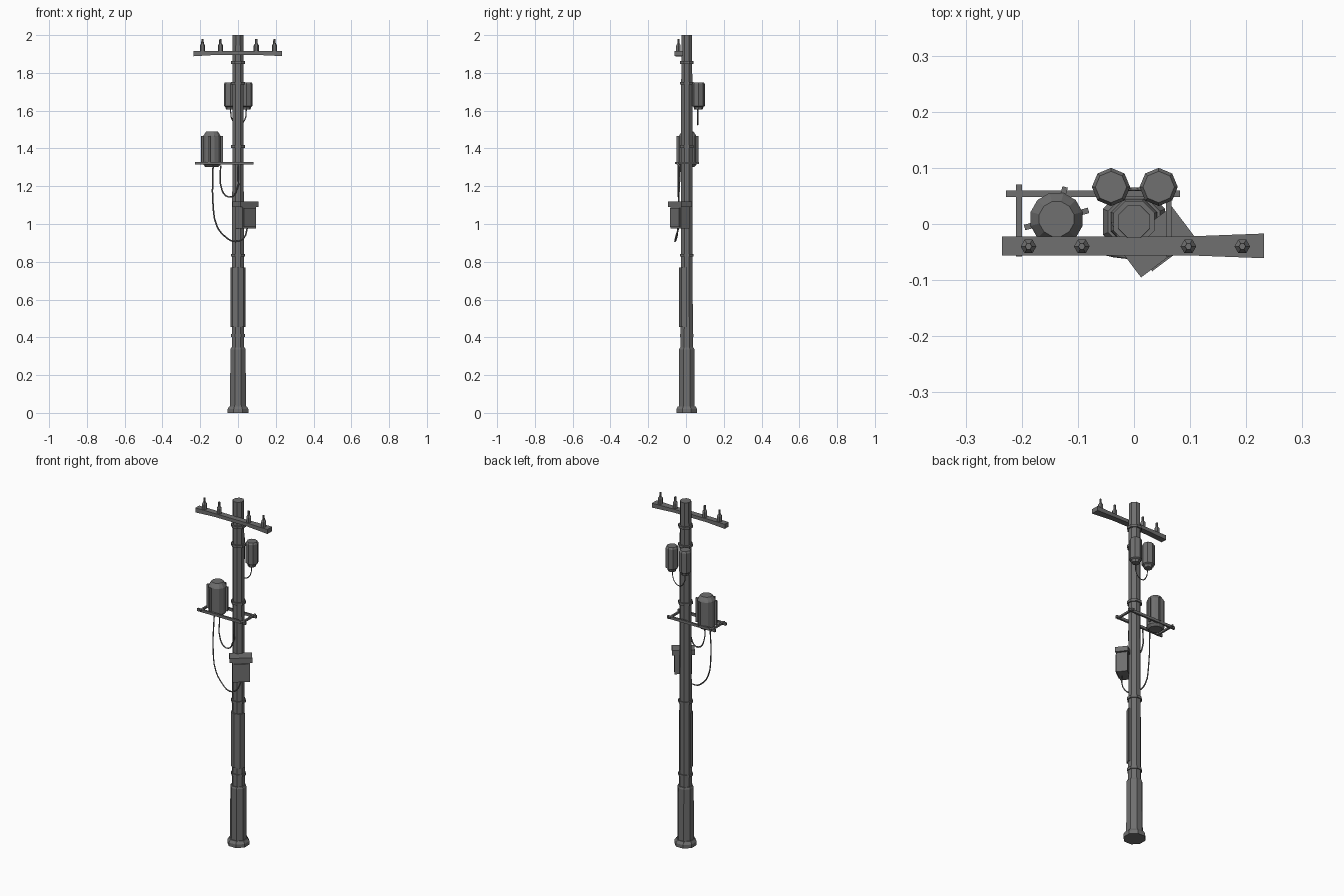
import bpy, bmesh, math
from mathutils import Matrix, Vector

if "Cube" in bpy.data.objects:
    bpy.data.objects.remove(bpy.data.objects["Cube"])

grey = bpy.data.materials.new("weathered grey")
grey.use_nodes = True
grey.diffuse_color = (0.16, 0.16, 0.16, 1)
grey.node_tree.nodes["Principled BSDF"].inputs["Base Color"].default_value = (0.16, 0.16, 0.16, 1)

POLE_Y = 0.004


def finish(name, bm):
    bmesh.ops.recalc_face_normals(bm, faces=bm.faces)
    mesh = bpy.data.meshes.new(name)
    bm.to_mesh(mesh)
    bm.free()
    mesh.materials.append(grey)
    obj = bpy.data.objects.new(name, mesh)
    bpy.context.collection.objects.link(obj)
    return obj


def bridge(bm, a, b):
    n = len(a)
    for i in range(n):
        bm.faces.new((a[i], a[(i + 1) % n], b[(i + 1) % n], b[i]))


def lathe(name, x, y, profile, sides=8, turn=0.5):
    """Faceted solid from (radius, height) pairs."""
    bm = bmesh.new()
    rings = []
    for r, z in profile:
        angles = [math.tau * (i + turn) / sides for i in range(sides)]
        rings.append([bm.verts.new((x + r * math.cos(a), y + r * math.sin(a), z)) for a in angles])
    for a, b in zip(rings, rings[1:]):
        bridge(bm, a, b)
    bm.faces.new(rings[0])
    bm.faces.new(rings[-1])
    return finish(name, bm)


def box(name, center, size, angle=0.0):
    bm = bmesh.new()
    mat = (Matrix.Translation(center) @ Matrix.Rotation(angle, 4, "Z")
           @ Matrix.Diagonal((*size, 1)))
    bmesh.ops.create_cube(bm, size=1, matrix=mat)
    return finish(name, bm)


def wire(name, points, radius=0.004):
    curve = bpy.data.curves.new(name, "CURVE")
    curve.dimensions = "3D"
    curve.bevel_depth = radius
    curve.bevel_resolution = 0
    curve.resolution_u = 3
    curve.use_fill_caps = True
    spline = curve.splines.new("BEZIER")
    spline.bezier_points.add(len(points) - 1)
    for p, co in zip(spline.bezier_points, points):
        p.co = co
        p.handle_left_type = p.handle_right_type = "AUTO"
    curve.materials.append(grey)
    obj = bpy.data.objects.new(name, curve)
    bpy.context.collection.objects.link(obj)


# Pole, footing and lower sleeve
lathe("footing", 0, POLE_Y, [(0.06, 0), (0.06, 0.02), (0.05, 0.035)])
lathe("lower_sleeve", 0, POLE_Y, [(0.045, 0.03), (0.044, 0.335), (0.04, 0.345)])
lathe("pole", 0, POLE_Y, [(0.035, 0.3), (0.031, 2.0)])
for i, z in enumerate((0.41, 0.835, 1.41, 1.745, 1.855)):
    lathe(f"pole_band_{i + 1}", 0, POLE_Y, [(0.04, z - 0.007), (0.04, z + 0.007)])

# Half-round guard wrapped over the front of the pole
bm = bmesh.new()
rows = []
for z in (0.455, 0.77):
    arc = [(0.041, math.pi + math.pi * i / 4) for i in range(5)]
    arc += [(0.03, a) for _, a in reversed(arc)]
    rows.append([bm.verts.new((r * math.cos(a), POLE_Y + r * math.sin(a), z)) for r, a in arc])
bridge(bm, *rows)
for row in rows:
    bm.faces.new(row)
finish("front_guard", bm)

# Crossarm with slightly flared ends
bm = bmesh.new()
rows = []
for x, half_y, low in ((-0.235, 0.017, 1.888), (-0.12, 0.017, 1.895),
                       (0.1, 0.017, 1.895), (0.232, 0.022, 1.889)):
    corners = ((-half_y, low), (half_y, low), (half_y, 1.915), (-half_y, 1.915))
    rows.append([bm.verts.new((x, -0.039 + y, z)) for y, z in corners])
for a, b in zip(rows, rows[1:]):
    bridge(bm, a, b)
bm.faces.new(rows[0])
bm.faces.new(rows[-1])
finish("crossarm", bm)

# Insulators
for i, x in enumerate((-0.188, -0.093, 0.097, 0.193)):
    lathe(f"insulator_{i + 1}", x, -0.04,
          [(0.014, 1.91), (0.014, 1.945), (0.007, 1.956), (0.006, 1.98)], 6, 0)

# Twin cans on the back and the cable joining them
for side, x in (("right", -0.041), ("left", 0.044)):
    lathe(f"{side}_can", x, 0.066,
          [(0.022, 1.605), (0.026, 1.62), (0.034, 1.625), (0.034, 1.74), (0.028, 1.75)], 8, 0)
wire("can_cable", [(-0.04, 0.062, 1.61), (-0.03, 0.062, 1.55), (0, 0.062, 1.525),
                   (0.035, 0.062, 1.55), (0.044, 0.062, 1.61)], 0.003)

# Platform rails and cross bars
for side, y in (("front", -0.046), ("back", 0.054)):
    box(f"platform_{side}_rail", (-0.073, y, 1.322), (0.31, 0.011, 0.015))
for side, x in (("right", -0.205), ("left", 0.062)):
    box(f"platform_{side}_bar", (x, 0.006, 1.324), (0.01, 0.128, 0.011))

# Transformer with side fins
TX, TY = -0.138, 0.009
lathe("transformer", TX, TY, [(0.036, 1.302), (0.048, 1.315), (0.048, 1.465),
                              (0.044, 1.472), (0.032, 1.49)], 12)
for i, deg in enumerate((15, 75, 195, 255)):
    a = math.radians(deg)
    box(f"transformer_fin_{i + 1}",
        (TX + 0.051 * math.cos(a), TY + 0.051 * math.sin(a), 1.395), (0.016, 0.01, 0.14), a)

# Cables below the transformer
wire("long_cable", [(-0.132, -0.03, 1.31), (-0.132, -0.04, 1.1), (-0.112, -0.043, 0.99),
                    (-0.07, -0.048, 0.935), (-0.015, -0.058, 0.907),
                    (0.03, -0.055, 0.925), (0.05, -0.038, 0.985)])
wire("short_cable", [(-0.092, -0.038, 1.31), (-0.085, -0.04, 1.18), (-0.05, -0.04, 1.143),
                     (-0.015, -0.04, 1.16), (0, -0.04, 1.315)])

# Control box, turned to face the front left
turn = math.radians(37)
out = Vector((math.sin(turn), -math.cos(turn), 0))
hub = Vector((0.042, -0.032, 0))
box("control_box", hub + Vector((0, 0, 1.035)), (0.092, 0.058, 0.115), turn)
box("control_box_door", hub + out * 0.031 + Vector((0, 0, 1.035)), (0.078, 0.01, 0.1), turn)
box("control_box_lid", hub + Vector((-0.002, 0, 1.105)), (0.12, 0.068, 0.028), turn)
